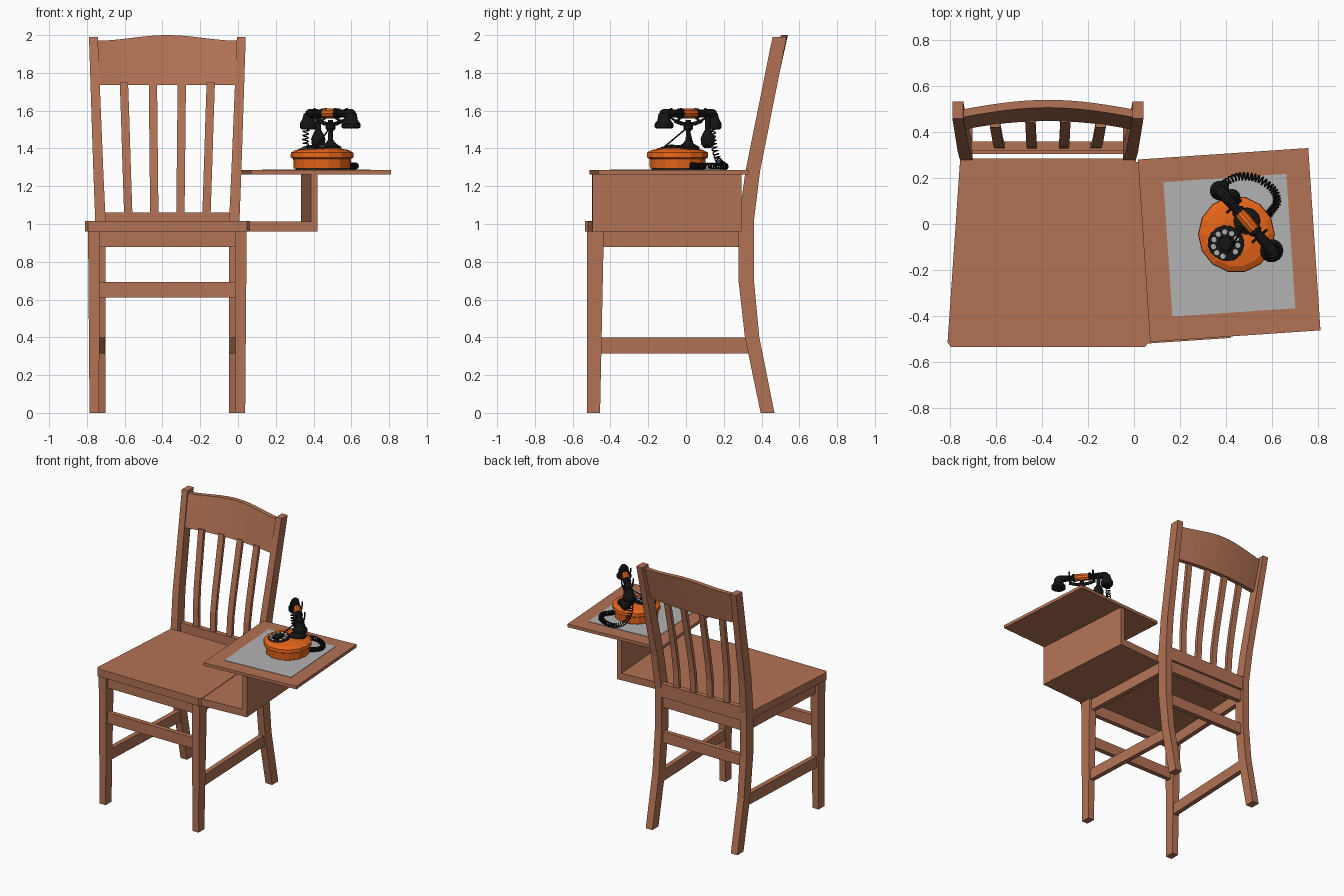
import bpy, math
from mathutils import Vector

if "Cube" in bpy.data.objects:
    bpy.data.objects.remove(bpy.data.objects["Cube"])


def material(name, rgb):
    m = bpy.data.materials.new(name)
    m.diffuse_color = (*rgb, 1)
    m.use_nodes = True
    m.node_tree.nodes["Principled BSDF"].inputs["Base Color"].default_value = m.diffuse_color
    return m


WOOD = material("wood", (0.45, 0.17, 0.09))
ORANGE = material("orange", (0.80, 0.13, 0.01))
BLACK = material("black", (0.008, 0.008, 0.008))
PAPER = material("paper", (0.45, 0.45, 0.45))


def loft(name, rings, mat):
    """Closed solid through a list of equal-length point rings."""
    n = len(rings[0])
    verts = [tuple(p) for r in rings for p in r]
    faces = [tuple(range(n))[::-1], tuple(range(len(verts) - n, len(verts)))]
    for k in range(len(rings) - 1):
        for i in range(n):
            j = (i + 1) % n
            faces.append((k * n + i, k * n + j, k * n + n + j, k * n + n + i))
    me = bpy.data.meshes.new(name)
    me.from_pydata(verts, [], faces)
    ob = bpy.data.objects.new(name, me)
    bpy.context.collection.objects.link(ob)
    me.materials.append(mat)
    bpy.context.view_layer.objects.active = ob
    ob.select_set(True)
    bpy.ops.object.mode_set(mode='EDIT')
    bpy.ops.mesh.select_all(action='SELECT')
    bpy.ops.mesh.normals_make_consistent(inside=False)
    bpy.ops.object.mode_set(mode='OBJECT')
    ob.select_set(False)
    return ob


def rect(x0, x1, y0, y1, z):
    return [(x0, y0, z), (x1, y0, z), (x1, y1, z), (x0, y1, z)]


def slab(name, outline, z0, z1, mat):
    return loft(name, [[(x, y, z) for x, y in outline] for z in (z0, z1)], mat)


def box(name, x0, x1, y0, y1, z0, z1, mat=WOOD):
    return loft(name, [rect(x0, x1, y0, y1, z) for z in (z0, z1)], mat)


def lathe(name, profile, origin, mat, n=14, axis=(0, 0, 1)):
    q = Vector(axis).to_track_quat('Z', 'Y')
    o = Vector(origin)
    rings = [[o + q @ Vector((r * math.cos(2 * math.pi * i / n), r * math.sin(2 * math.pi * i / n), h))
              for i in range(n)] for r, h in profile]
    return loft(name, rings, mat)


def tube(name, pts, radius, mat):
    cu = bpy.data.curves.new(name, 'CURVE')
    cu.dimensions = '3D'
    cu.bevel_depth, cu.bevel_resolution, cu.use_fill_caps = radius, 1, True
    sp = cu.splines.new('POLY')
    sp.points.add(len(pts) - 1)
    for p, c in zip(sp.points, pts):
        p.co = (*c, 1)
    cu.materials.append(mat)
    ob = bpy.data.objects.new(name, cu)
    bpy.context.collection.objects.link(ob)
    bpy.context.view_layer.objects.active = ob
    ob.select_set(True)
    bpy.ops.object.convert(target='MESH')
    bpy.context.object.select_set(False)


# --- Chair, symmetric about x = CX ---
CX = -0.374
slab("seat", [(-0.755, 0.285), (-0.81, -0.515), (-0.795, -0.535), (0.047, -0.535), (0.063, -0.515), (0.008, 0.285)],
     0.96, 1.017, WOOD)

# back post sections: z, front y, back y, inner and outer distance from CX
POST = [(0, 0.395, 0.468, 0.327, 0.382), (0.4, 0.312, 0.388, 0.327, 0.382), (0.7, 0.278, 0.36, 0.327, 0.382),
        (1.02, 0.278, 0.36, 0.327, 0.382), (1.28, 0.315, 0.392, 0.339, 0.392), (1.99, 0.458, 0.533, 0.368, 0.415)]
for s, side in ((-1, "left"), (1, "right")):
    loft(side + "_back_post", [rect(CX + s * di, CX + s * do, yf, yb, z) for z, yf, yb, di, do in POST], WOOD)
    loft(side + "_front_leg", [rect(CX + s * 0.362, CX + s * 0.412, -0.525, -0.455, 0),
                               rect(CX + s * 0.357, CX + s * 0.42, -0.525, -0.435, 0.96)], WOOD)
    for part, z0, z1, yb in (("apron", 0.877, 0.96, 0.29), ("stretcher", 0.315, 0.398, 0.335)):
        slab(side + "_side_" + part, [(CX + s * a, y) for a, y in
             ((0.365, -0.46), (0.4, -0.46), (0.366, yb), (0.33, yb))], z0, z1, WOOD)
for part, z0, z1 in (("apron", 0.877, 0.96), ("rail", 0.61, 0.692)):
    box("front_" + part, CX - 0.365, CX + 0.365, -0.505, -0.47, z0, z1)
    box("back_" + part, CX - 0.33, CX + 0.33, 0.305, 0.34, z0, z1)
box("lower_back_rail", CX - 0.33, CX + 0.33, 0.32, 0.358, 0.96, 1.062)

# curved crest rail
rings = []
for k in range(17):
    t = k / 8 - 1
    y = 0.41 + 0.037 * (1 - t * t)
    top = 1.97 + 0.03 * (0.5 + 0.5 * math.cos(math.pi * t))
    lean = 0.22 * (top - 1.735)
    xb, xt = CX + t * 0.365, CX + t * 0.38
    rings.append([(xb, y, 1.735), (xb, y + 0.034, 1.735), (xt, y + lean + 0.034, top), (xt, y + lean, top)])
loft("crest_rail", rings, WOOD)

# four bent slats
for k in range(4):
    f = (k - 1.5) / 1.5
    bow = 0.025 * (1 - f * f)
    loft("back_slat_%d" % (k + 1),
         [rect(CX + f * d - 0.022, CX + f * d + 0.022, y + w * bow, y + w * bow + 0.025, z)
          for z, y, d, w in ((1.05, 0.327, 0.207, 0), (1.2, 0.331, 0.212, 0.2), (1.35, 0.349, 0.217, 0.5),
                             (1.55, 0.384, 0.223, 0.8), (1.75, 0.42, 0.23, 1))], WOOD)

# --- Writing tablet, in a slightly turned frame ---
def desk(u, v):
    return (0.07 + 0.74 * u - 0.053 * v, -0.512 + 0.05 * u + 0.792 * v)


def desk_slab(name, u0, u1, v0, v1, z0, z1, mat):
    slab(name, [desk(u0, v0), desk(u1, v0), desk(u1, v1), desk(u0, v1)], z0, z1, mat)


desk_slab("tablet_top", 0, 1, 0, 1, 1.262, 1.285, WOOD)
desk_slab("shelf_floor", -0.02, 0.473, -0.008, 0.988, 0.96, 1.013, WOOD)
desk_slab("shelf_wall", 0.426, 0.473, -0.008, 0.988, 0.96, 1.264, WOOD)
desk_slab("paper_sheet", 0.14, 0.862, 0.13, 0.867, 1.283, 1.288, PAPER)

# --- Telephone base ---
BX, BY = 0.445, -0.045
lathe("phone_foot", [(0.14, 1.287), (0.14, 1.297)], (BX, BY, 0), BLACK)
lathe("phone_body", [(0.15, 1.293), (0.153, 1.345), (0.167, 1.353), (0.165, 1.378), (0.14, 1.392), (0.08, 1.402)],
      (BX, BY, 0), ORANGE)

# tilted dial with finger rings
DIAL, TILT = Vector((0.40, -0.085, 1.388)), Vector((-0.1, -0.13, 1)).normalized()
lathe("dial_plate", [(0.08, 0), (0.08, 0.014), (0.07, 0.018)], DIAL, BLACK, 16, TILT)
lathe("dial_hub", [(0.032, 0.01), (0.032, 0.026), (0.02, 0.03)], DIAL, BLACK, 12, TILT)
q = TILT.to_track_quat('Z', 'Y')
for k in range(10):
    a = 2 * math.pi * k / 11
    lathe("finger_hole_%d" % (k + 1), [(0.012, 0), (0.012, 0.021)],
          DIAL + q @ Vector((0.054 * math.cos(a), 0.054 * math.sin(a), 0)), PAPER, 8, TILT)

# cradle column and fork
M = Vector((0.49, 0.012, 0))
U = Vector((0.653, -0.757, 0))
V = Vector((0.757, 0.653, 0))
lathe("cradle_column", [(0.06, 1.388), (0.058, 1.408), (0.03, 1.425), (0.014, 1.445), (0.012, 1.49), (0.026, 1.505),
                        (0.026, 1.522), (0.014, 1.53), (0.014, 1.55)], M, BLACK, 12)
tube("cradle_bar", [M + U * d + Vector((0, 0, z)) for d, z in
                    ((-0.09, 1.545), (-0.04, 1.53), (0.04, 1.53), (0.09, 1.545))], 0.011, BLACK)
for d in (-0.085, 0.085):
    tube("cradle_fork", [M + U * d + V * w + Vector((0, 0, z)) for w, z in
                         ((-0.04, 1.615), (-0.036, 1.56), (0, 1.543), (0.036, 1.56), (0.04, 1.615))], 0.006, BLACK)
for w in (-1, 1):
    tube("column_stay", [M + Vector((0, 0, 1.515)), Vector((BX, BY, 1.392)) + V * w * 0.09 - U * 0.04 * w],
         0.004, BLACK)

# handset
G = M + Vector((0, 0, 1.585))
lathe("handset_grip", [(0.016, -0.06), (0.025, -0.05), (0.028, 0), (0.025, 0.05), (0.016, 0.06)], G, ORANGE, 10, U)
for s, end in ((-1, "mouth"), (1, "ear")):
    lathe("handset_%s_neck" % end, [(0.029, 0.048), (0.029, 0.064), (0.02, 0.07), (0.024, 0.12), (0.026, 0.165),
                                    (0.018, 0.185)], G, BLACK, 10, U * s)
lathe("ear_cup", [(0.04, 1.505), (0.051, 1.512), (0.051, 1.53), (0.036, 1.55), (0.03, 1.585)],
      (0.598, -0.116, 0), BLACK)
lathe("mouth_cup", [(0.036, 1.50), (0.043, 1.51), (0.043, 1.535), (0.03, 1.56), (0.024, 1.585)],
      (0.372, 0.145, 0), BLACK)
lathe("mouth_horn", [(0.018, 1.402), (0.034, 1.42), (0.038, 1.45), (0.026, 1.48), (0.014, 1.50), (0.014, 1.57)],
      (0.425, 0.115, 0), BLACK, 12)

# coiled cord: helix around a smooth path
P = [Vector(p) for p in ((0.365, 0.13, 1.57), (0.365, 0.14, 1.53), (0.358, 0.145, 1.43), (0.385, 0.17, 1.34),
                         (0.45, 0.205, 1.307), (0.53, 0.20, 1.307), (0.60, 0.155, 1.307), (0.622, 0.10, 1.307),
                         (0.595, 0.055, 1.307), (0.57, 0.03, 1.31), (0.54, 0.01, 1.31))]


def path(t):
    i = min(int(t), len(P) - 4)
    f = t - i
    a, b, c, d = P[i:i + 4]
    return 0.5 * (2 * b + (c - a) * f + (2 * a - 5 * b + 4 * c - d) * f * f + (3 * b - a - 3 * c + d) * f ** 3)


pts, TURNS, STEPS = [], 42, 10
for k in range(TURNS * STEPS + 1):
    t = 8 * k / (TURNS * STEPS)
    c = path(t)
    d = (path(min(t + 0.01, 8)) - path(max(t - 0.01, 0))).normalized()
    side = d.cross(Vector((0.6, 0.5, 0.62))).normalized()
    up = d.cross(side)
    a = 2 * math.pi * k / STEPS
    pts.append(c + 0.015 * (side * math.cos(a) + up * math.sin(a)))
tube("coiled_cord", pts, 0.0035, BLACK)
